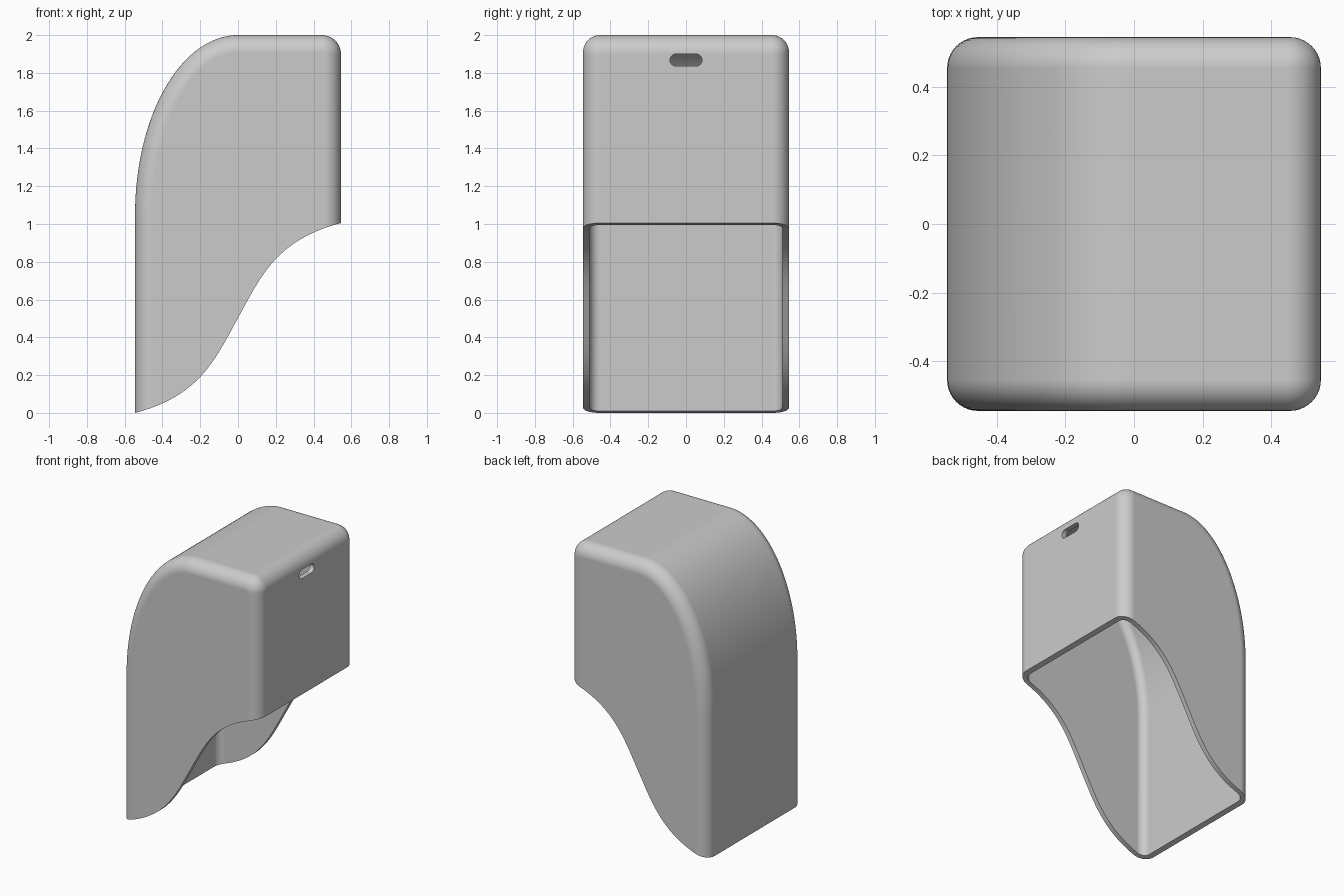
import bpy, bmesh
from math import sin, cos, pi
from mathutils import Vector

cube = bpy.data.objects.get("Cube")
if cube:
    bpy.data.objects.remove(cube, do_unlink=True)

HALF = 0.545      # half width and half depth
WALL = 0.035      # shell thickness
CORNER = 0.1      # radius of the rounded top corner
FILLET = 0.09     # radius of the rounded side edges

grey = bpy.data.materials.new("plain grey")
grey.use_nodes = True
colour = (0.6, 0.6, 0.6, 1)
grey.diffuse_color = colour
grey.node_tree.nodes["Principled BSDF"].inputs["Base Color"].default_value = colour


def make_object(name, bm):
    bmesh.ops.recalc_face_normals(bm, faces=bm.faces)
    mesh = bpy.data.meshes.new(name)
    bm.to_mesh(mesh)
    bm.free()
    mesh.materials.append(grey)
    obj = bpy.data.objects.new(name, mesh)
    bpy.context.collection.objects.link(obj)
    return obj


def loft(name, rings):
    """Skin a row of equal closed rings and cap both ends."""
    bm = bmesh.new()
    rows = [[bm.verts.new(p) for p in ring] for ring in rings]
    n = len(rows[0])
    for a, b in zip(rows, rows[1:]):
        for i in range(n):
            j = (i + 1) % n
            bm.faces.new((a[i], a[j], b[j], b[i]))
    bm.faces.new(rows[0])
    bm.faces.new(rows[-1])
    return make_object(name, bm)


def hood_profile(inset, bottom):
    """Side outline: straight back, elliptical shoulder, rounded top corner."""
    pts = [(-HALF + inset, bottom)]
    rise = 0.95
    for i in range(41):
        a = pi - i / 40 * pi / 2
        p = Vector((HALF * cos(a), 2 - rise + rise * sin(a)))
        normal = Vector((cos(a) / HALF, sin(a) / rise)).normalized()
        pts.append(tuple(p - normal * inset))
    for i in range(11):
        a = pi / 2 * (1 - i / 10)
        pts.append((HALF - CORNER + (CORNER - inset) * cos(a),
                    2 - CORNER + (CORNER - inset) * sin(a)))
    pts.append((HALF - inset, bottom))
    return pts


def hood_solid(name, shrink, bottom):
    """Hood volume with filleted sides, shrunk evenly by the given amount."""
    r = FILLET - shrink
    rings = []
    for side in (-1, 1):
        for i in range(11):
            a = pi / 2 * (1 - i / 10 if side < 0 else i / 10)
            y = side * (HALF - FILLET + r * sin(a))
            inset = shrink + r * (1 - cos(a))
            rings.append([(x, y, z) for x, z in hood_profile(inset, bottom)])
    return loft(name, rings)


def bezier(p, t):
    s = 1 - t
    return p[0] * s**3 + 3 * p[1] * s * s * t + 3 * p[2] * s * t * t + p[3] * t**3


# Wavy bottom edge, point-symmetric about its middle
middle = Vector((0, 0.5025))
ctrl = [Vector(c) for c in ((-HALF, 0.0), (-0.2, 0.09), (-0.12, 0.285))] + [middle]
lower = [bezier(ctrl, i / 24) for i in range(25)]
wave = lower + [middle * 2 - p for p in reversed(lower[:-1])]
slope = (ctrl[1] - ctrl[0]) * 0.3
wave = [wave[0] - slope] + wave + [wave[-1] + slope]
outline = [(p.x, p.y) for p in wave] + [(0.8, -1), (-0.8, -1)]

# Hood body and the volumes removed from it
hood = hood_solid("hood_shell", 0, -0.3)
cavity = hood_solid("cavity_cutter", WALL, -0.5)
bottom_cut = loft("bottom_cutter", [[(x, y, z) for x, z in outline] for y in (-1, 1)])

# Small rounded slot high on the flat end
slot_ring = []
for i in range(24):
    a = (i + 0.5) / 24 * 2 * pi
    side = 1 if cos(a) > 0 else -1
    slot_ring.append((side * 0.053 + 0.032 * cos(a), 1.868 + 0.032 * sin(a)))
slot = loft("slot_cutter", [[(x, y, z) for y, z in slot_ring] for x in (0.45, 0.65)])

cutters = (cavity, bottom_cut, slot)
for cutter in cutters:
    cutter.hide_render = True
    mod = hood.modifiers.new(cutter.name, 'BOOLEAN')
    mod.operation = 'DIFFERENCE'
    mod.solver = 'EXACT'
    mod.object = cutter

# Bake the cuts and drop the cutters
bpy.context.view_layer.update()
deps = bpy.context.evaluated_depsgraph_get()
result = bpy.data.meshes.new_from_object(hood.evaluated_get(deps))
hood.modifiers.clear()
hood.data = result
for cutter in cutters:
    bpy.data.objects.remove(cutter, do_unlink=True)

# Smooth fillets with crisp rims
bpy.ops.object.select_all(action='DESELECT')
hood.select_set(True)
bpy.context.view_layer.objects.active = hood
bpy.ops.object.shade_smooth_by_angle(angle=pi / 6)
weighted = hood.modifiers.new("even_shading", 'WEIGHTED_NORMAL')
weighted.keep_sharp = True
